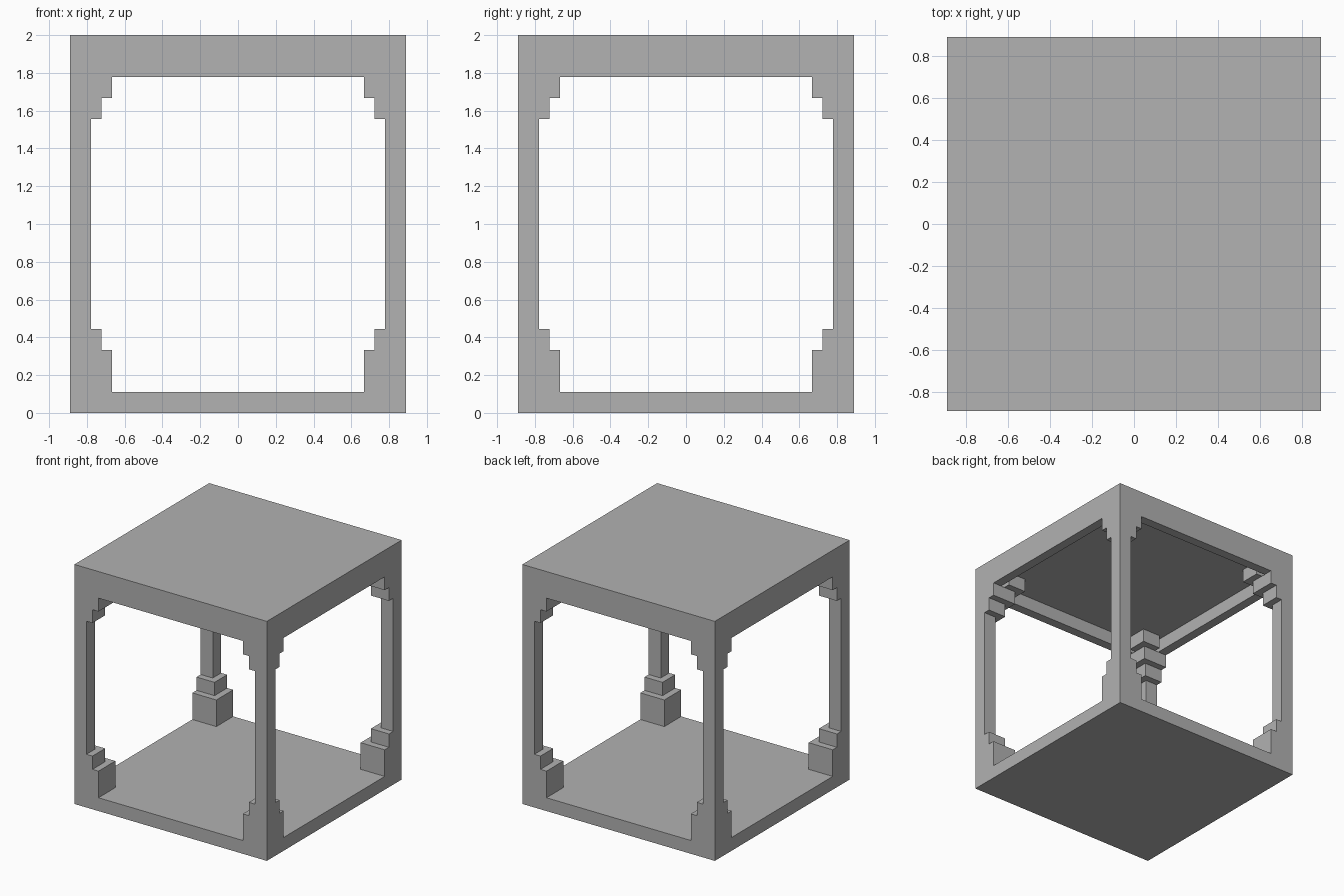
import bpy
import bmesh
from mathutils import Vector

cube = bpy.data.objects.get("Cube")
if cube:
    bpy.data.objects.remove(cube, do_unlink=True)

U = 1 / 9        # one grid step of the design
HALF = 8 * U     # half the width of the frame

grey = bpy.data.materials.new("plain_grey")
grey.use_nodes = True
colour = (0.445, 0.445, 0.445, 1)
grey.diffuse_color = colour
grey.node_tree.nodes["Principled BSDF"].inputs["Base Color"].default_value = colour


def add_box(bm, low, high):
    """Add an axis-aligned box between two corners."""
    low, high = Vector(low), Vector(high)
    verts = bmesh.ops.create_cube(bm, size=1)["verts"]
    bmesh.ops.scale(bm, vec=high - low, verts=verts)
    bmesh.ops.translate(bm, vec=(low + high) / 2, verts=verts)


def finish(bm, name):
    bmesh.ops.recalc_face_normals(bm, faces=bm.faces)
    mesh = bpy.data.meshes.new(name)
    bm.to_mesh(mesh)
    bm.free()
    mesh.materials.append(grey)
    obj = bpy.data.objects.new(name, mesh)
    bpy.context.collection.objects.link(obj)
    return obj


def corner_block(bm, sx, sy, outer, inner, bottom, top):
    """Square block in one corner, measured in steps inward from the outside."""
    xs = sorted(sx * (HALF - d * U) for d in (outer, inner))
    ys = sorted(sy * (HALF - d * U) for d in (outer, inner))
    add_box(bm, (xs[0], ys[0], bottom * U), (xs[1], ys[1], top * U))


# Floor slab
bm = bmesh.new()
add_box(bm, (-HALF, -HALF, 0), (HALF, HALF, U))
finish(bm, "floor_slab")

# Roof slab with a recessed ceiling inside its rim
bm = bmesh.new()
add_box(bm, (-HALF, -HALF, 16 * U), (HALF, HALF, 18 * U))
bm.normal_update()
under = min(bm.faces, key=lambda f: f.calc_center_median().z)
bmesh.ops.inset_individual(bm, faces=[under], thickness=U)
rim = bmesh.ops.extrude_discrete_faces(bm, faces=[under])["faces"]
bmesh.ops.translate(bm, vec=(0, 0, U), verts=rim[0].verts)
bmesh.ops.remove_doubles(bm, verts=bm.verts, dist=0.0001)
finish(bm, "roof_slab")

# Stepped corner posts: (outer, inner, bottom, top) of each block
STEPS = [
    (0, 2, 1, 3), (0, 1.5, 3, 4),        # stepped foot
    (0, 1, 4, 14),                       # slim shaft
    (0, 1.5, 14, 15), (0, 2, 15, 16),    # stepped head
    (1, 2.5, 16, 17),                    # bracket inside the rim
]
for side, sx in (("left", 1), ("right", -1)):
    for end, sy in (("front", -1), ("back", 1)):
        bm = bmesh.new()
        for step in STEPS:
            corner_block(bm, sx, sy, *step)
        finish(bm, f"{end}_{side}_post")
